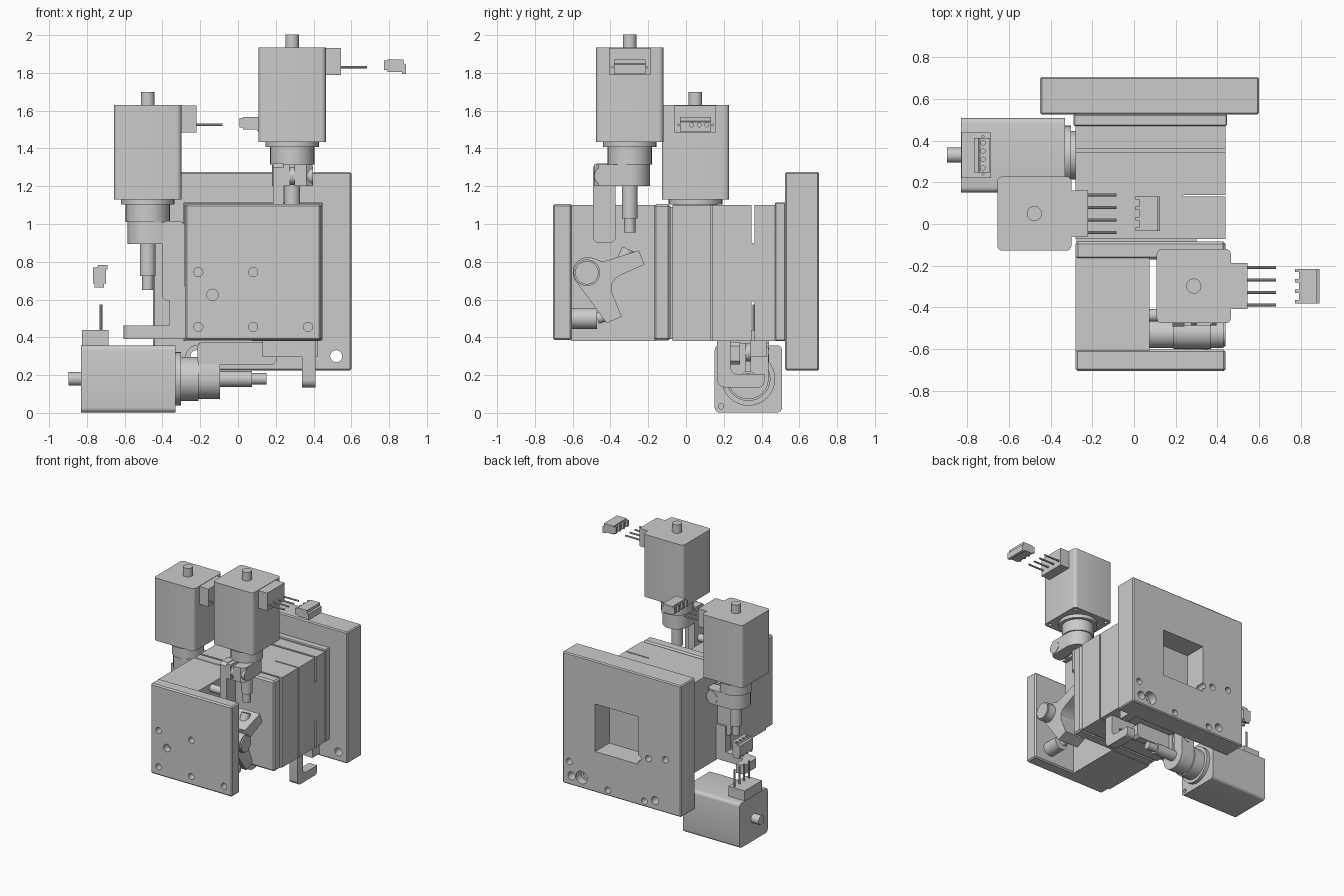
import bpy, bmesh, math
from mathutils import Matrix, Vector

if "Cube" in bpy.data.objects:
    bpy.data.objects.remove(bpy.data.objects["Cube"])

I = Matrix.Identity(4)


def finish(name, bm, M=I):
    bm.transform(M)
    bmesh.ops.recalc_face_normals(bm, faces=bm.faces[:])
    me = bpy.data.meshes.new(name)
    bm.to_mesh(me)
    bm.free()
    ob = bpy.data.objects.new(name, me)
    bpy.context.collection.objects.link(ob)
    return ob


def box(name, x, y, z, bevel=0, M=I):
    bm = bmesh.new()
    bmesh.ops.create_cube(bm, size=1)
    for v in bm.verts:
        v.co = [r[0] if c < 0 else r[1] for c, r in zip(v.co, (x, y, z))]
    if bevel:
        bmesh.ops.bevel(bm, geom=bm.edges[:], offset=bevel, segments=1, affect='EDGES')
    return finish(name, bm, M)


def cyl(name, p, q, r, M=I, n=32):
    p, q = Vector(p), Vector(q)
    bm = bmesh.new()
    bmesh.ops.create_cone(bm, cap_ends=True, segments=n, radius1=r, radius2=r, depth=(q - p).length)
    rot = (q - p).to_track_quat('Z', 'Y').to_matrix().to_4x4()
    return finish(name, bm, M @ Matrix.Translation((p + q) / 2) @ rot)


def prism(name, pts, h0, h1, M=I):
    bm = bmesh.new()
    f = bm.faces.new([bm.verts.new((a, b, h0)) for a, b in pts])
    g = bmesh.ops.extrude_face_region(bm, geom=[f])['geom']
    for v in g:
        if isinstance(v, bmesh.types.BMVert):
            v.co.z = h1
    return finish(name, bm, M)


def arc(cx, cy, r, a0, a1, n=8):
    return [(cx + r * math.cos(math.radians(a0 + (a1 - a0) * i / n)),
             cy + r * math.sin(math.radians(a0 + (a1 - a0) * i / n))) for i in range(n + 1)]


def cut(ob, cutters):
    for c in cutters:
        m = ob.modifiers.new('cut', 'BOOLEAN')
        m.operation, m.solver, m.object = 'DIFFERENCE', 'EXACT', c
        dg = bpy.context.evaluated_depsgraph_get()
        me = bpy.data.meshes.new_from_object(ob.evaluated_get(dg))
        ob.modifiers.clear()
        ob.data = me
        bpy.data.objects.remove(c)


def yhole(x, z, r, y0, y1):
    return cyl('cutter', (x, y0, z), (x, y1, z), r, n=24)


# Back base plate with window, mounting holes and tapped holes
base = box('base_plate', (-.45, .60), (.525, .705), (.225, 1.275), .008)
cuts = [box('cutter', (-.07, .31), (.4, .8), (.55, .93))]
for x, z in ((-.22, 1.205), (.52, 1.04), (.52, .30), (-.22, .30)):
    cuts += [yhole(x, z, .032, .4, .8), yhole(x, z, .055, .5, .58)]
for x, z in ((-.02, 1.01), (-.125, .89), (.43, .31)):
    cuts += [yhole(x, z, .05, .64, .8), yhole(x, z, .03, .56, .66)]
for x, z in ((.205, 1.15), (.205, 1.02), (-.125, 1.15), (-.29, 1.0), (-.07, .6),
             (-.16, .62), (-.31, .65), (.54, .41), (.2, .27), (-.125, .27)):
    cuts.append(yhole(x, z, .025, .63, .8))
cut(base, cuts)

# Stacked flexure body
X, Z = (-.28, .44), (.38, 1.10)
box('rear_adapter', (-.29, .447), (.47, .527), (.38, 1.115), .006)
box('rear_layer', X, (.362, .472), Z)
box('rear_flexure', X, (.34, .37), (.59, .90))
box('middle_layer', X, (.14, .346), Z)
box('middle_flexure', (-.28, .235), (.12, .15), Z)
box('inner_layer', X, (-.072, .131), Z)
box('inner_flexure', (-.275, .30), (-.09, -.06), (.39, 1.09))
box('stage_plate', X, (-.17, -.083), (.382, 1.105), .012)
box('stage_web', (-.28, .075), (-.61, -.16), Z)

# Front platform with hole grid
front = box('front_platform', X, (-.705, -.603), (.385, 1.105), .01)
cuts = [yhole(x, z, .024, -.8, -.65) for x in (-.21, .08, .37) for z in (.455, .745, 1.03)]
cuts += [yhole(-.135, z, .03, -.8, -.65) for z in (.625, .86)]
cut(front, cuts)

# Rocker lever, pivot and stop inside the front opening
YZ = Matrix(((0, 0, 1, 0), (1, 0, 0, 0), (0, 1, 0, 0), (0, 0, 0, 1)))
pts = arc(-.52, .745, .08, 225, 75) + [(-.44, .80), (-.25, .86), (-.22, .785), (-.345, .73)]
pts += [(-.375, .71), (-.395, .68), (-.395, .645), (-.34, .51), (-.42, .475)]
prism('rocker_lever', pts, .19, .37, YZ)
cyl('lever_pivot', (.07, -.525, .742), (.43, -.525, .742), .07)
cyl('pivot_collar', (.385, -.525, .742), (.44, -.525, .742), .062)
cyl('stop_pin', (.30, -.61, .50), (.30, -.47, .50), .056)
cyl('lever_contact_upper', (.285, -.335, .80), (.285, -.305, .866), .035)
cyl('lever_contact_lower', (.285, -.38, .53), (.285, -.47, .50), .03)

# Motor with clamp, spindle, connector, pins and loose plug; axis is local z
def motor(tag, M, turn):
    s, c = .178, .025
    sq = []
    for k, (a, b) in enumerate(((1, 1), (-1, 1), (-1, -1), (1, -1))):
        sq += arc(a * (s - c), b * (s - c), c, 90 * k, 90 * k + 90, 4)
    body = prism(tag + '_motor_body', sq, 0, .5, M)
    cut(body, [cyl('cutter', (a, b, -.05), (a, b, .03), .014, M, 16)
               for a in (-.145, .145) for b in (-.145, .145)])
    cyl(tag + '_rear_shaft', (0, 0, .49), (0, 0, .568), .036, M)
    cyl(tag + '_flange', (0, 0, -.028), (0, 0, .01), .142, M)
    cyl(tag + '_collar', (0, 0, -.12), (0, 0, -.02), .117, M)
    cyl(tag + '_spindle', (0, 0, -.405), (0, 0, -.1), .042, M)
    cyl(tag + '_spindle_tip', (0, 0, -.48), (0, 0, -.39), .03, M)
    # Connector socket and pins
    box(tag + '_socket', (.17, .258), (-.11, .11), (.355, .497), 0, M)
    for y in (-.09, -.03, .03, .09):
        cyl(tag + '_pin', (.25, y, .395), (.395, y, .395), .007, M, 8)
    # Plug
    plug = prism(tag + '_plug', [(.505, .37), (.58, .37), (.58, .36), (.603, .36), (.603, .41),
                                 (.59, .415), (.59, .437), (.505, .437)], -.083, .083,
                 M @ Matrix(((1, 0, 0, 0), (0, 0, 1, 0), (0, 1, 0, 0), (0, 0, 0, 1))))
    cut(plug, [cyl('cutter', (.56, y, .395), (.65, y, .395), .011, M, 12)
               for y in (-.06, -.02, .02, .06)])
    for y in (-.075, -.025, .025, .075):
        box(tag + '_plug_key', (.485, .51), (y - .008, y + .008), (.38, .43), 0, M)
    # Split clamp and mounting arm
    A = M @ Matrix.Rotation(math.radians(turn), 4, 'Z')
    clamp = prism(tag + '_clamp', arc(0, 0, .107, 0, 180, 16) + [(-.1, -.09), (-.045, -.19),
                  (.075, -.19), (.107, -.165)], -.235, -.12, A)
    cut(clamp, [box('cutter', (-.012, .012), (-.3, -.04), (-.3, 0), 0, A)])
    arm = prism(tag + '_mount_arm', [(-.175, -.535), (-.095, -.535), (-.075, -.515), (-.075, -.135),
                (-.095, -.115), (-.175, -.115), (-.195, -.135), (-.195, -.515)], -.102, -.045, A @ YZ)
    holes = []
    for z, r in ((-.18, .03), (-.375, .032), (-.495, .032)):
        holes.append(cyl('cutter', (-.075, -.14, z), (.02, -.14, z), r, A, 20))
    cut(arm, holes)
    cyl(tag + '_clamp_screw', (-.06, -.14, -.18), (.11, -.14, -.18), .048, A)


up = Matrix(((0, 0, -1, -.33), (0, 1, 0, .33), (1, 0, 0, .18), (0, 0, 0, 1)))
M1 = Matrix.Translation((.287, -.298, 1.435))
M2 = Matrix.Translation((-.478, .05, 1.13))
motor('front', M1, 0)
motor('side', M2, 90)
motor('lower', up, 90)
for z in (.94, 1.06):
    cyl('arm_spacer', (.06, -.438, z), (.2, -.438, z), .03)


# Curved push hooks driven by the side and lower spindles
def hook(tag, M, x0, y0, y1):
    w = .07
    pts = [(.205, y0), (x0 + .04, y0)] + arc(x0 + .04, y0 + .04, .04, 270, 180, 5)[1:]
    pts += arc(x0 + .03, y1 - .03, .03, 180, 90, 5) + [(x0 + w, y1), (x0 + w, y1 - .05)]
    pts += arc(x0 + w + .04, y0 + w + .04, .04, 180, 270, 5) + [(.205, y0 + w)]
    prism(tag + '_hook', pts, -.74, -.668, M)
    box(tag + '_hook_mount', (.115, .205), (y0, y0 + w), (-.735, -.46), 0, M)


hook('side', M2, -.127, -.10, .085)
hook('lower', up, -.045, -.165, .085)
box('lower_hook_bracket', (.35, .42), (.34, .43), (.295, .385))

# Smooth shading with sharp edges kept
bpy.ops.object.select_all(action='DESELECT')
for ob in bpy.context.scene.objects:
    ob.select_set(True)
    bpy.context.view_layer.objects.active = ob
bpy.ops.object.shade_smooth_by_angle(angle=math.radians(30))
